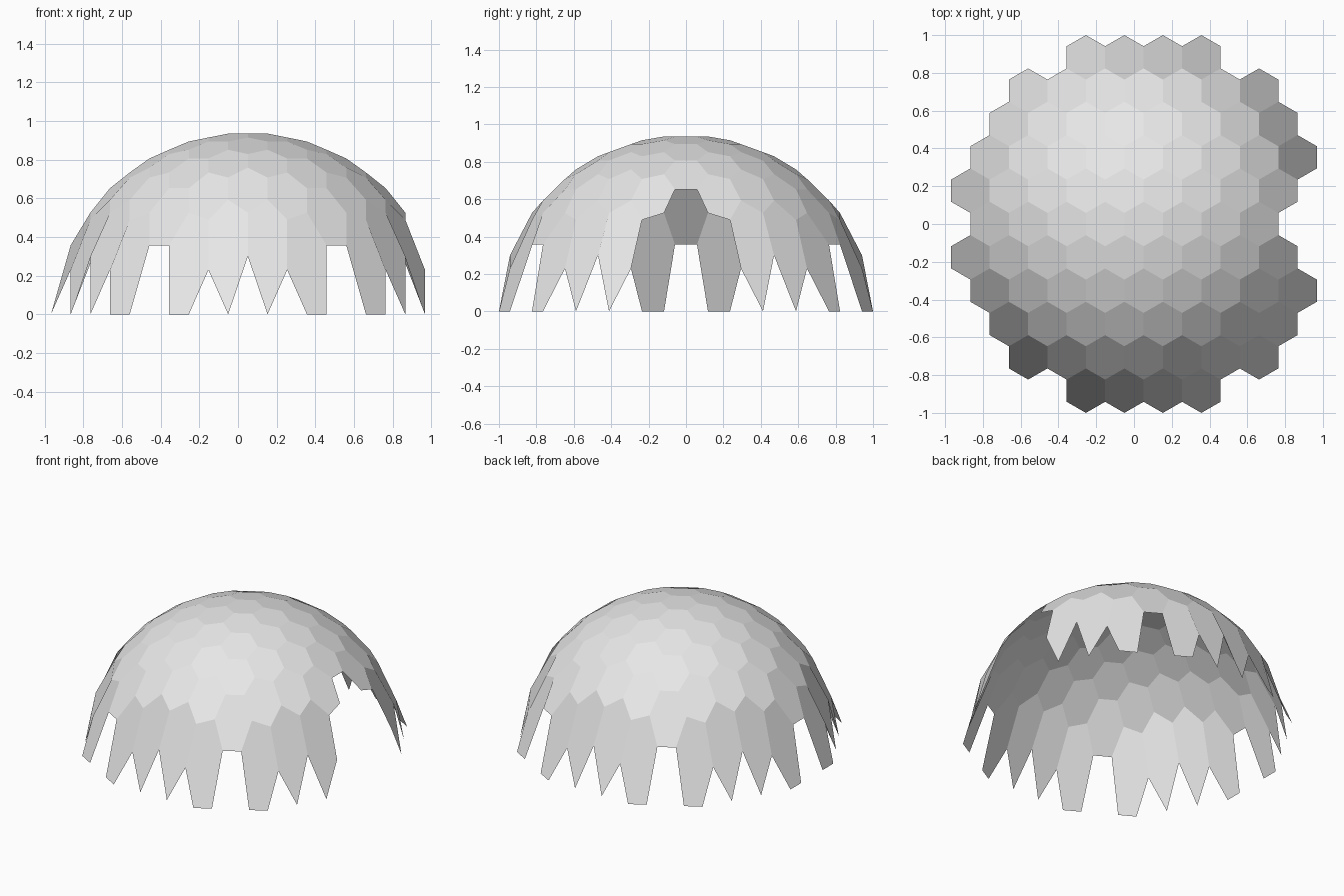
import bpy
import bmesh
import math

cube = bpy.data.objects.get("Cube")
if cube:
    bpy.data.objects.remove(cube, do_unlink=True)

SIDE = 1 / 8.5                 # hexagon side length
WIDTH = SIDE * math.sqrt(3)    # hexagon width across flats
ROW = SIDE * 1.5               # distance between rows
RADIUS = 0.993                 # dome radius at the ground
HEIGHT = 0.942                 # dome height
REACH = 0.97                   # furthest cell centre
SHIFT = WIDTH / 4              # centres the shell once the doorway is open


def dome_height(x, y):
    """Height of the dome over a plan point, resting on the ground outside it."""
    return HEIGHT * math.sqrt(max(0, 1 - (x * x + y * y) / RADIUS ** 2))


def add_cell(bm, cx, cy):
    """One hexagonal panel draped over the dome."""
    verts = []
    for i in range(6):
        a = math.radians(30 + 60 * i)
        x, y = cx + SIDE * math.cos(a), cy + SIDE * math.sin(a)
        verts.append(bm.verts.new((x + SHIFT, y, dome_height(x, y))))
    bm.faces.new(verts)


# Dome shell: rows of hexagonal panels, leaving out the doorway
bm = bmesh.new()
for row in range(-5, 6):
    for col in range(-6, 7):
        x = (col + (row % 2) / 2) * WIDTH
        y = row * ROW
        doorway = abs(row) <= 1 and x > 3.8 * WIDTH
        if math.hypot(x, y) < REACH and not doorway:
            add_cell(bm, x, y)
bmesh.ops.remove_doubles(bm, verts=bm.verts, dist=0.001)

mesh = bpy.data.meshes.new("dome_shell")
bm.to_mesh(mesh)
bm.free()
shell = bpy.data.objects.new("dome_shell", mesh)
bpy.context.collection.objects.link(shell)

# Pale grey panels
grey = bpy.data.materials.new("pale_grey")
grey.use_nodes = True
colour = (0.8, 0.8, 0.8, 1)
grey.diffuse_color = colour
grey.node_tree.nodes["Principled BSDF"].inputs["Base Color"].default_value = colour
mesh.materials.append(grey)
